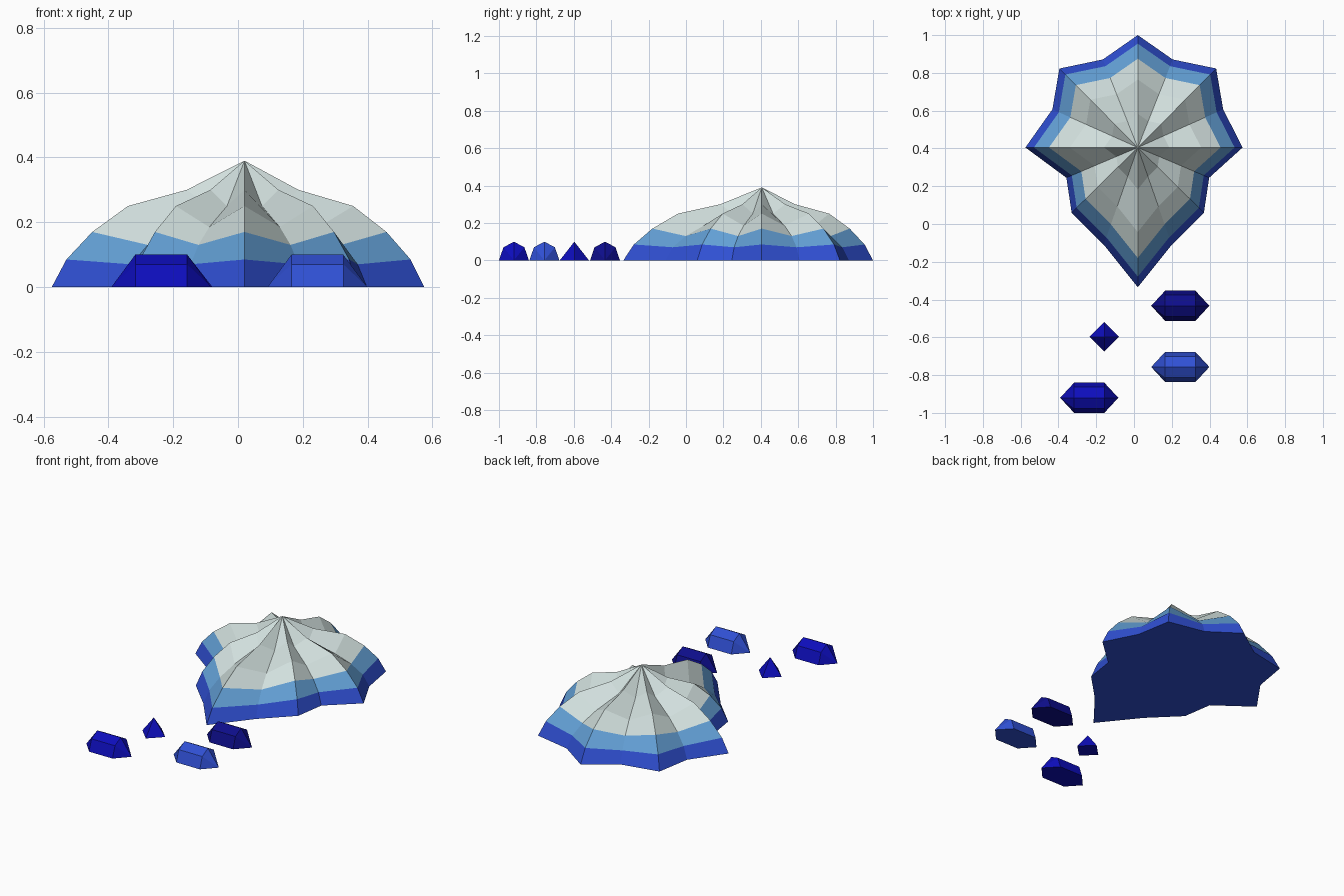
import bpy, bmesh

if "Cube" in bpy.data.objects:
    bpy.data.objects.remove(bpy.data.objects["Cube"])


def srgb(r, g, b):
    lin = lambda c: (c / 255 / 12.92) if c < 11 else ((c / 255 + 0.055) / 1.055) ** 2.4
    return (lin(r), lin(g), lin(b), 1)


def material(name, rgb):
    m = bpy.data.materials.new(name)
    m.diffuse_color = srgb(*rgb)
    m.use_nodes = True
    m.node_tree.nodes["Principled BSDF"].inputs["Base Color"].default_value = m.diffuse_color
    return m


PALE = material("pale grey", (209, 223, 221))
SKY = material("light blue", (99, 160, 214))
BLUE = material("medium blue", (48, 80, 212))
DEEP = material("deep blue", (13, 13, 188))
NAVY = material("navy blue", (13, 13, 138))


def finish(name, bm, mats, loc):
    bmesh.ops.recalc_face_normals(bm, faces=bm.faces)
    me = bpy.data.meshes.new(name)
    bm.to_mesh(me)
    bm.free()
    for m in mats:
        me.materials.append(m)
    ob = bpy.data.objects.new(name, me)
    ob.location = loc
    bpy.context.collection.objects.link(ob)
    return ob


# Ridged shell: star outline around the apex, alternating ridge and valley spokes
def shell():
    half = [(0, 0.595), (0.185, 0.466), (0.415, 0.418), (0.452, 0.202),
            (0.555, 0), (0.378, -0.16), (0.35, -0.345), (0.18, -0.515), (0, -0.74)]
    mirrored = [(-x, y) for x, y in half[-2:0:-1]]
    outline = half + mirrored
    # the left side reaches slightly further out
    outline = [(-0.595, y) if x == -0.555 else (x, y) for x, y in outline]
    # scale of the outline, ridge height, valley height
    rings = [(1, 0, 0), (0.924, 0.085, 0.07), (0.79, 0.17, 0.13),
             (0.605, 0.25, 0.185), (0.30, 0.30, 0.25)]
    bm = bmesh.new()
    loops = [[bm.verts.new((x * s, y * s, valley if i % 2 else ridge))
              for i, (x, y) in enumerate(outline)] for s, ridge, valley in rings]
    apex = bm.verts.new((0, 0, 0.39))
    n = len(outline)
    bm.faces.new(loops[0]).material_index = 0
    for r in range(len(loops) - 1):
        for i in range(n):
            j = (i + 1) % n
            f = bm.faces.new((loops[r][i], loops[r][j], loops[r + 1][j], loops[r + 1][i]))
            f.material_index = min(r, 2)
    for i in range(n):
        bm.faces.new((loops[-1][i], loops[-1][(i + 1) % n], apex)).material_index = 2
    return finish("ridged_shell", bm, [BLUE, SKY, PALE], (0.02, 0.405, 0))


# Crystal: faceted bar with pointed ends
def crystal(name, mat, x, y):
    profile = [(-0.08, 0), (-0.056, 0.07), (0, 0.10), (0.056, 0.07), (0.08, 0)]
    bm = bmesh.new()
    a, b = [[bm.verts.new((sx * 0.08, py, pz)) for py, pz in profile] for sx in (-1, 1)]
    tips = [bm.verts.new((sx * 0.154, 0, 0)) for sx in (-1, 1)]
    for i in range(4):
        bm.faces.new((a[i], a[i + 1], b[i + 1], b[i]))
        bm.faces.new((a[i], a[i + 1], tips[0]))
        bm.faces.new((b[i], b[i + 1], tips[1]))
    bm.faces.new((tips[0], a[0], b[0], tips[1], b[4], a[4]))
    return finish(name, bm, [mat], (x, y, 0))


# Small four-sided pyramid
def pyramid(x, y):
    bm = bmesh.new()
    bmesh.ops.create_cone(bm, cap_ends=True, segments=4, radius1=0.078, radius2=0, depth=0.10)
    bmesh.ops.remove_doubles(bm, verts=bm.verts, dist=0.001)
    bmesh.ops.translate(bm, verts=bm.verts, vec=(0, 0, 0.05))
    return finish("small_pyramid", bm, [DEEP], (x, y, 0))


shell()
crystal("navy_crystal", NAVY, 0.245, -0.433)
crystal("blue_crystal", BLUE, 0.245, -0.757)
crystal("deep_blue_crystal", DEEP, -0.237, -0.92)
pyramid(-0.157, -0.597)
